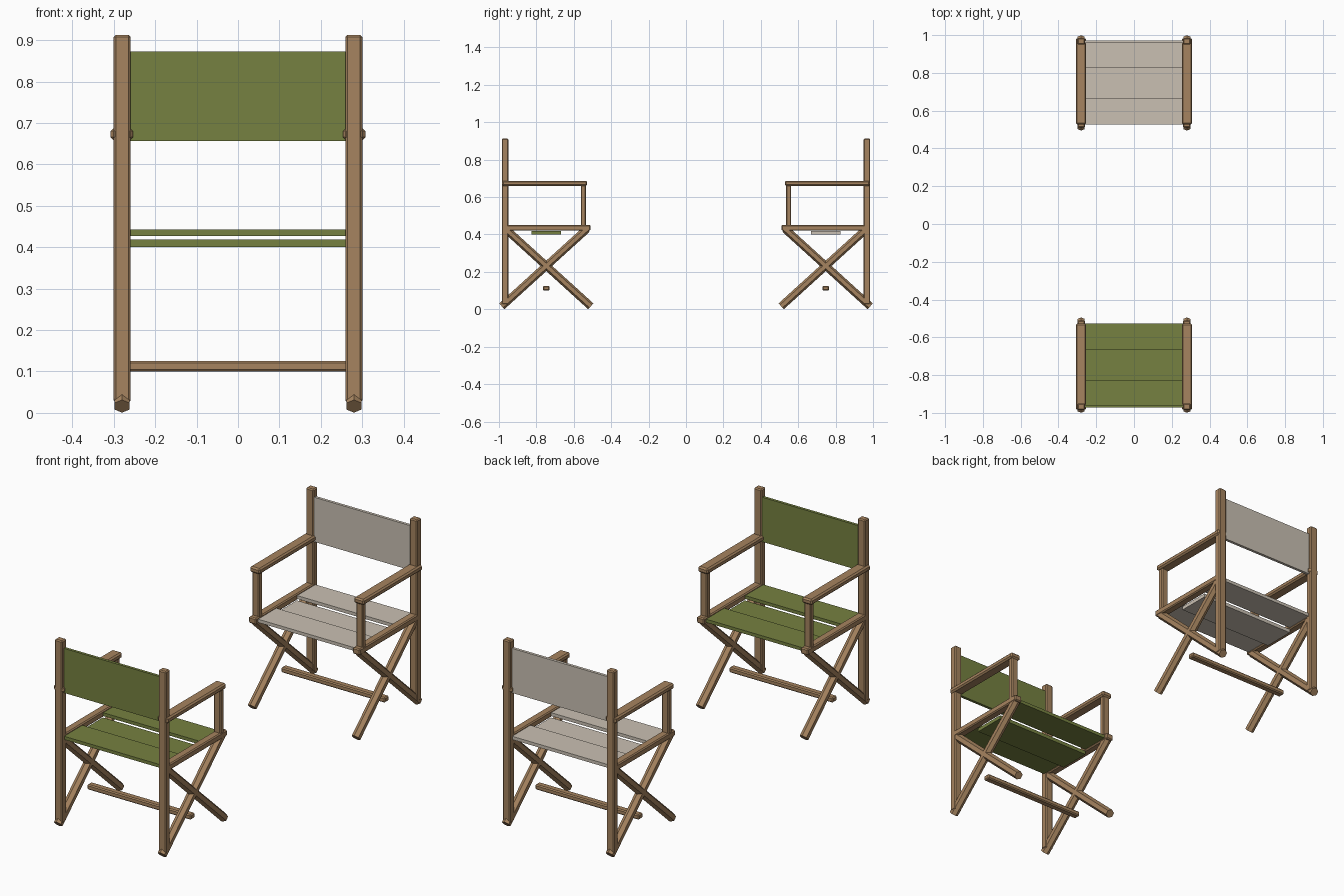
import bpy
from mathutils import Vector

cube = bpy.data.objects.get("Cube")
if cube:
    bpy.data.objects.remove(cube, do_unlink=True)


def material(name, rgb):
    m = bpy.data.materials.new(name)
    m.use_nodes = True
    m.diffuse_color = (*rgb, 1)
    bsdf = m.node_tree.nodes["Principled BSDF"]
    bsdf.inputs["Base Color"].default_value = (*rgb, 1)
    bsdf.inputs["Roughness"].default_value = 0.8
    return m


wood = material("light wood", (0.38, 0.23, 0.115))
cream = material("cream canvas", (0.59, 0.53, 0.45))
green = material("olive green canvas", (0.18, 0.22, 0.052))


def box(name, mat, x, y, z, bevel=0.0):
    """Box spanning the given (low, high) ranges, with optional chamfered edges."""
    spans = [sorted(r) for r in (x, y, z)]
    bpy.ops.mesh.primitive_cube_add(size=1, location=[(a + b) / 2 for a, b in spans])
    ob = bpy.context.object
    ob.name = name
    ob.scale = [b - a for a, b in spans]
    bpy.ops.object.transform_apply(location=False, rotation=False, scale=True)
    ob.data.materials.append(mat)
    if bevel:
        mod = ob.modifiers.new("chamfer", "BEVEL")
        mod.width = bevel
        mod.segments = 1
    return ob


def hex_bar(name, mat, start, end, radius):
    """Six-sided bar between two points, with one ridge facing up."""
    start, end = Vector(start), Vector(end)
    axis = end - start
    bpy.ops.mesh.primitive_cylinder_add(vertices=6, radius=radius, depth=axis.length,
                                        location=(start + end) / 2)
    ob = bpy.context.object
    ob.name = name
    # keep the ridge in the vertical plane of the bar
    ob.rotation_euler = axis.to_track_quat('Z', 'Y').to_euler()
    ob.data.materials.append(mat)
    return ob


def chair(label, d, fabric):
    """Folding chair on the side d of the middle, facing the middle."""
    def ys(a, b):
        return (d * a, d * b)

    # canvas back and three seat panels, the middle one sagging
    half = (-0.262, 0.262)
    box(label + "_back_canvas", fabric, half, ys(0.957, 0.971), (0.656, 0.873))
    box(label + "_seat_front", fabric, half, ys(0.526, 0.667), (0.427, 0.443))
    box(label + "_seat_middle", fabric, half, ys(0.667, 0.827), (0.401, 0.419))
    box(label + "_seat_rear", fabric, half, ys(0.827, 0.968), (0.427, 0.443))

    # low cross bar
    box(label + "_foot_bar", wood, (-0.28, 0.28), ys(0.73, 0.764), (0.1, 0.125), 0.005)

    for s in (-1, 1):
        # the chair facing -y has its left at +x
        side = label + ("_left_" if s * d > 0 else "_right_")

        def xs(a, b):
            return (s * a, s * b)

        box(side + "back_post", wood, xs(0.259, 0.3), ys(0.95, 0.985), (0.025, 0.912), 0.005)
        box(side + "arm_post", wood, xs(0.262, 0.298), ys(0.535, 0.562), (0.44, 0.67), 0.004)
        box(side + "armrest", wood, xs(0.253, 0.308), ys(0.528, 0.983), (0.659, 0.687), 0.007)
        box(side + "seat_rail", wood, xs(0.26, 0.3), ys(0.51, 0.983), (0.42, 0.451), 0.005)

        # crossed legs
        x = s * 0.28
        hex_bar(side + "front_leg", wood, (x, d * 0.509, 0.016), (x, d * 0.965, 0.43), 0.021)
        hex_bar(side + "rear_leg", wood, (x, d * 0.985, 0.016), (x, d * 0.529, 0.43), 0.021)


chair("far_chair", 1, cream)
chair("near_chair", -1, green)
